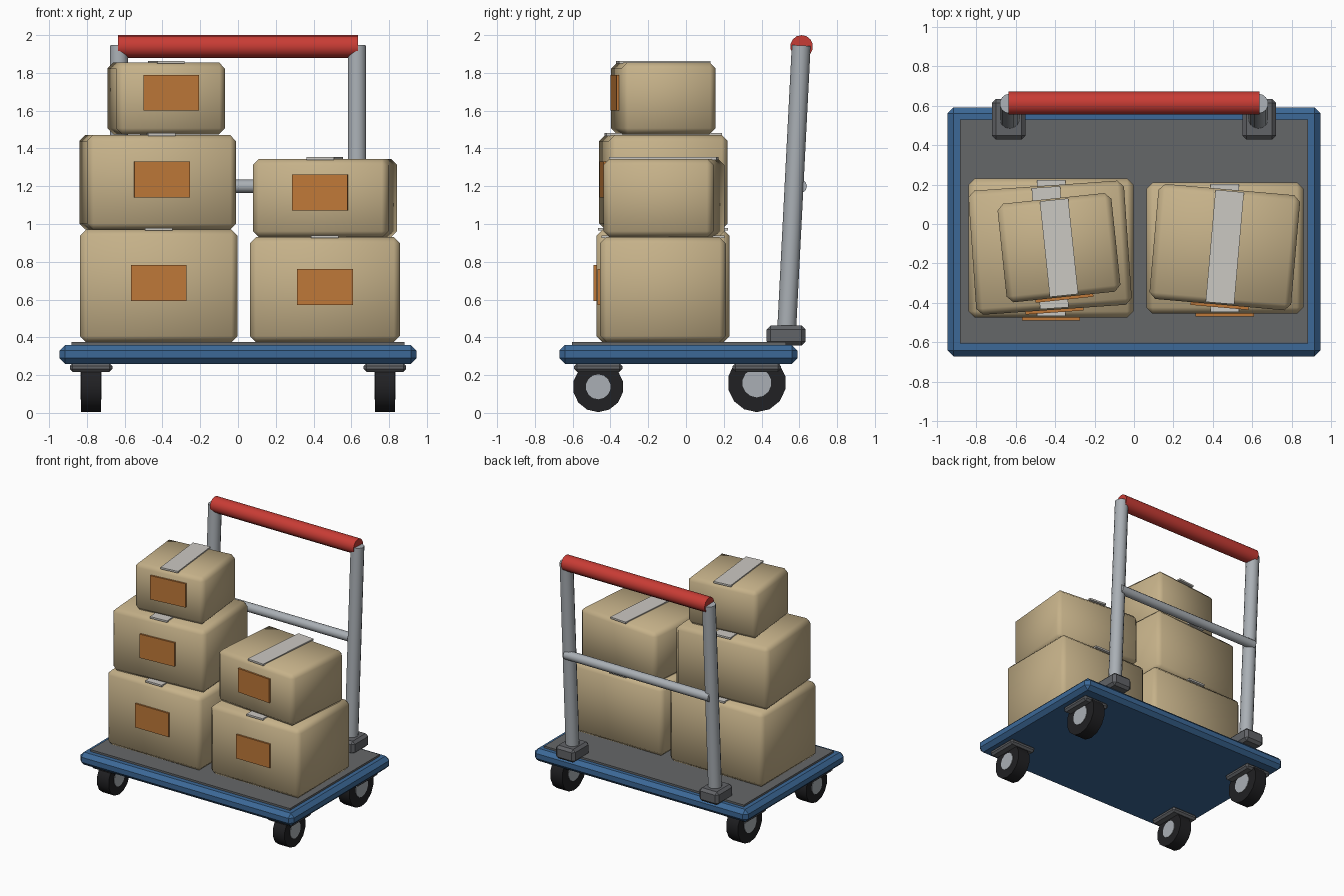
import bpy
from math import radians
from mathutils import Vector

cube = bpy.data.objects.get("Cube")
if cube:
    bpy.data.objects.remove(cube, do_unlink=True)


def material(name, r, g, b):
    m = bpy.data.materials.new(name)
    m.use_nodes = True
    m.diffuse_color = (r, g, b, 1)
    m.node_tree.nodes["Principled BSDF"].inputs["Base Color"].default_value = (r, g, b, 1)
    return m


CARD = material("cardboard", 0.56, 0.44, 0.25)
LABEL = material("orange label", 0.52, 0.19, 0.04)
TAPE = material("pale tape", 0.60, 0.58, 0.54)
BLUE = material("blue deck", 0.045, 0.14, 0.31)
MAT = material("grey mat", 0.13, 0.135, 0.14)
STEEL = material("light steel", 0.40, 0.43, 0.46)
RED = material("red grip", 0.58, 0.045, 0.035)
RUBBER = material("black rubber", 0.015, 0.015, 0.017)
FITTING = material("dark grey fitting", 0.12, 0.125, 0.135)


def finish(obj, name, mat, bevel=0, smooth=35):
    obj.name = name
    obj.data.materials.append(mat)
    if bevel:
        mod = obj.modifiers.new("Bevel", "BEVEL")
        mod.width = bevel
        mod.segments = 1
        bpy.ops.object.modifier_apply(modifier=mod.name)
    if smooth:
        bpy.ops.object.shade_smooth_by_angle(angle=radians(smooth))
    return obj


def block(name, mat, centre, size, bevel=0, smooth=0):
    bpy.ops.mesh.primitive_cube_add(size=1, location=centre)
    obj = bpy.context.object
    obj.scale = size
    bpy.ops.object.transform_apply(location=False, rotation=False, scale=True)
    return finish(obj, name, mat, bevel, smooth)


def rod(name, mat, start, end, radius, sides=16, bevel=0):
    a, b = Vector(start), Vector(end)
    bpy.ops.mesh.primitive_cylinder_add(
        vertices=sides, radius=radius, depth=(b - a).length, location=(a + b) / 2)
    obj = bpy.context.object
    obj.rotation_euler = (b - a).to_track_quat("Z", "Y").to_euler()
    return finish(obj, name, mat, bevel)


def carton(name, x, y, bottom, width, depth, height, turn=0, label_rise=0.015):
    """Bevelled box with a tape strip on top and a label on its front."""
    box = block(name, CARD, (x, y, bottom + height / 2), (width, depth, height), 0.032, 60)
    tape = block(name + "_tape", TAPE, (0, 0, height / 2 + 0.002),
                 (0.145, depth - 0.015, 0.014))
    label = block(name + "_label", LABEL, (0, -depth / 2 - 0.004, label_rise),
                  (0.295, 0.02, 0.19))
    for part in (tape, label):
        part.parent = box
    box.rotation_euler.z = radians(turn)


# Deck and mat
block("deck", BLUE, (0, -0.04, 0.31), (1.89, 1.26, 0.10), 0.03)
block("deck_mat", MAT, (0, -0.037, 0.36), (1.765, 1.135, 0.03))

# Casters and handle posts on both sides
for side, s in (("left", 1), ("right", -1)):
    for end, y, radius, hub in (("front", -0.465, 0.134, 0.066), ("rear", 0.375, 0.155, 0.077)):
        x = s * 0.778
        tag = f"{end}_{side}"
        block(tag + "_caster_plate", FITTING, (x, y, 0.24), (0.225, 0.255, 0.045), 0.015)
        rod(tag + "_wheel", RUBBER, (x - 0.052, y, radius + 0.004),
            (x + 0.052, y, radius + 0.004), radius, 14)
        rod(tag + "_hub", STEEL, (x - 0.056, y, radius + 0.004),
            (x + 0.056, y, radius + 0.004), hub, 14)
    block(side + "_post_socket", FITTING, (s * 0.635, 0.53, 0.41), (0.17, 0.205, 0.105), 0.02)
    rod(side + "_post", STEEL, (s * 0.63, 0.53, 0.38), (s * 0.63, 0.61, 1.945), 0.05, 14)

# Handle
rod("crossbar", STEEL, (-0.64, 0.605, 1.2), (0.64, 0.605, 1.2), 0.035, 12)
rod("handle_grip", RED, (-0.635, 0.612, 1.94), (0.635, 0.612, 1.94), 0.06, 14)

# Stacked cartons
carton("left_stack_bottom_box", -0.42, -0.122, 0.375, 0.835, 0.705, 0.595)
carton("left_stack_middle_box", -0.425, -0.12, 0.97, 0.79, 0.63, 0.502, 4)
carton("left_stack_top_box", -0.38, -0.12, 1.475, 0.58, 0.502, 0.38, 6, 0.03)
carton("right_stack_bottom_box", 0.46, -0.122, 0.375, 0.795, 0.665, 0.555)
carton("right_stack_top_box", 0.46, -0.117, 0.93, 0.72, 0.585, 0.415, -5, 0.03)
